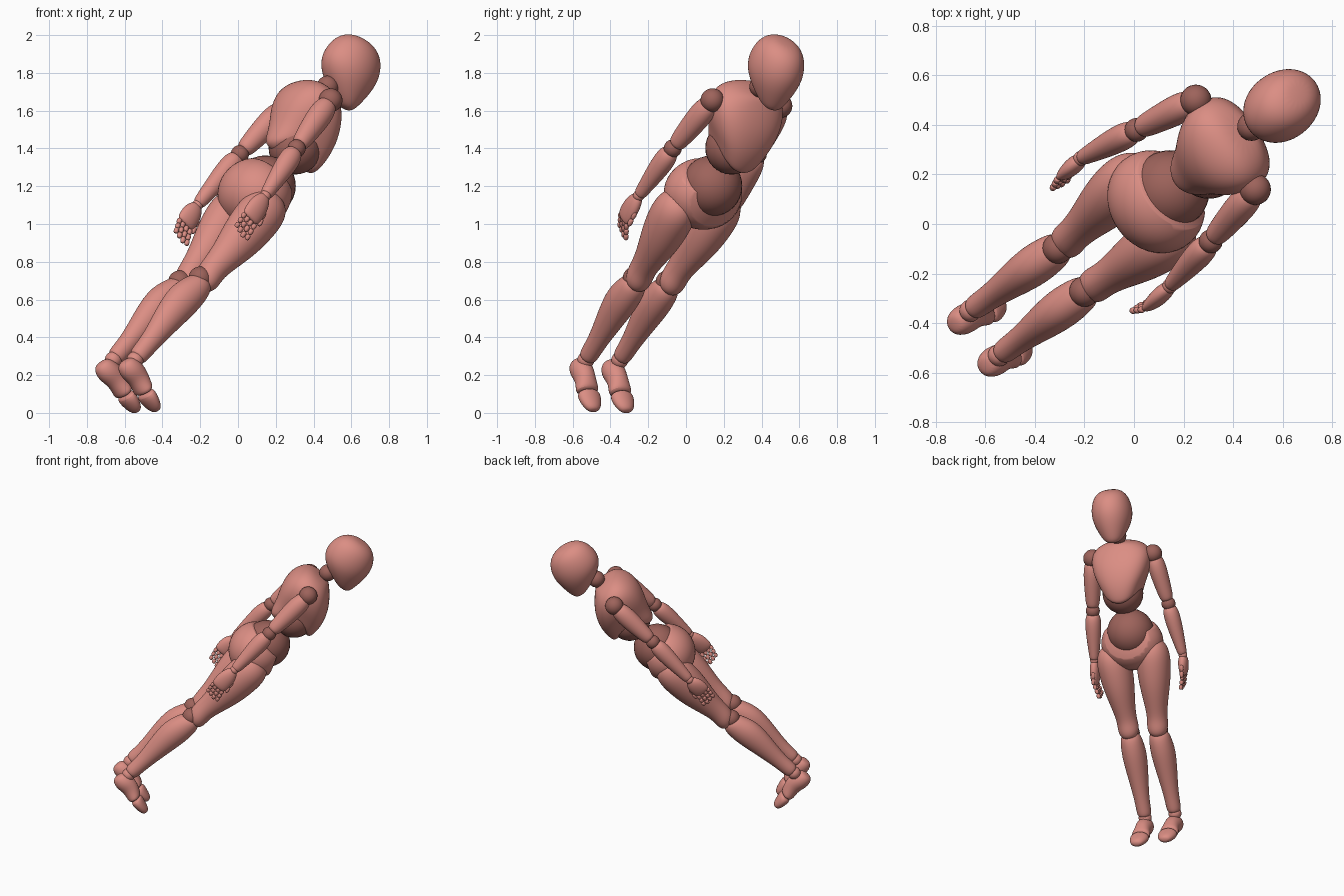
import bpy, bmesh, math
from mathutils import Vector as V, Matrix

cube = bpy.data.objects.get("Cube")
if cube:
    bpy.data.objects.remove(cube)


def material(name, rgb):
    m = bpy.data.materials.new(name)
    m.use_nodes = True
    m.diffuse_color = (*rgb, 1)
    m.node_tree.nodes["Principled BSDF"].inputs["Base Color"].default_value = (*rgb, 1)
    return m


SKIN = material("salmon", (0.71, 0.27, 0.23))
JOINT = material("dark salmon", (0.34, 0.125, 0.105))
parts = []


def finish(name, bm, mat, subdivide=0):
    bmesh.ops.recalc_face_normals(bm, faces=bm.faces)
    me = bpy.data.meshes.new(name)
    bm.to_mesh(me)
    bm.free()
    ob = bpy.data.objects.new(name, me)
    me.materials.append(mat)
    bpy.context.collection.objects.link(ob)
    if subdivide:
        mod = ob.modifiers.new("Smooth", "SUBSURF")
        mod.levels = mod.render_levels = subdivide
    parts.append(ob)


def frame(a, b, side):
    """Side, front and axis directions of a part running from a to b."""
    axis = (b - a).normalized()
    side = (side - axis * side.dot(axis)).normalized()
    return side, side.cross(-axis), axis


def loft(name, a, b, stations, side, power=2.0, sides=16, arch=0):
    """Oval rings (t, side radius, depth radius, forward shift) from a to b.
    The arch raises the flanks of the far rings and lowers their back."""
    a, b = V(a), V(b)
    s, n, axis = frame(a, b, V(side))
    bm = bmesh.new()
    rings = []
    for t, rs, rd, shift in stations:
        ring = []
        for i in range(sides):
            c, d = math.cos(math.tau * i / sides), math.sin(math.tau * i / sides)
            c = math.copysign(abs(c) ** (2 / power), c)
            d = math.copysign(abs(d) ** (2 / power), d)
            ring.append(bm.verts.new(a.lerp(b, t) + s * rs * c * 1.03 + n * (rd * d * 1.03 + shift)
                                     - axis * arch * t * t * (c * c + 0.8 * min(d, 0))))
        rings.append(ring)
    for r, q in zip(rings, rings[1:]):
        for i in range(sides):
            j = (i + 1) % sides
            bm.faces.new((r[i], r[j], q[j], q[i]))
    bm.faces.new(rings[0])
    bm.faces.new(rings[-1])
    finish(name, bm, SKIN, 2)


def ball(name, centre, radius, mat=JOINT):
    bm = bmesh.new()
    bmesh.ops.create_uvsphere(bm, u_segments=32, v_segments=16, radius=radius)
    bmesh.ops.translate(bm, verts=bm.verts, vec=V(centre))
    finish(name, bm, mat)


# Body directions: up the leaning spine, to the model's left, and out of the chest
UP = V((0.51, 0.40, 0.76)).normalized()
LEFT = V((-0.55, 0.83, -0.07))
LEFT = (LEFT - UP * LEFT.dot(UP)).normalized()
FRONT = LEFT.cross(UP)

# Torso
NECK = V((0.47, 0.39, 1.72))
loft("chest", NECK, NECK - UP, [
    (0.03, 0.05, 0.05, -0.02), (0.045, 0.13, 0.09, -0.035), (0.095, 0.195, 0.138, -0.032),
    (0.17, 0.208, 0.18, -0.015), (0.26, 0.19, 0.19, 0.012), (0.34, 0.155, 0.175, 0.04),
    (0.41, 0.13, 0.165, 0.047), (0.435, 0.115, 0.145, 0.052), (0.437, 0.05, 0.06, 0.052)],
    LEFT, 2.3, arch=0.33)
ball("abdomen_ball", (0.302, 0.242, 1.402), 0.14)
ball("waist_ball", (0.145, 0.137, 1.202), 0.161)
ball("neck_ball", NECK + UP * 0.01, 0.058)

# Pelvis: an oval bowl, cut open above and in front where it holds the waist ball
bm = bmesh.new()
bmesh.ops.create_uvsphere(bm, u_segments=48, v_segments=32, radius=1)
turn = Matrix((LEFT, FRONT, UP)).transposed().to_4x4()
hip_centre = V((0.09, 0.09, 1.16))
bm.transform(Matrix.Translation(hip_centre) @ turn @ Matrix.Diagonal((0.215, 0.19, 0.19, 1)))
for tilt, offset in ((0.15, 0.105), (2.6, 0.135)):
    rim = (UP + FRONT * tilt).normalized()
    bmesh.ops.bisect_plane(bm, geom=bm.verts[:] + bm.edges[:] + bm.faces[:], clear_outer=True,
                           plane_co=hip_centre + rim * offset, plane_no=rim)
    bmesh.ops.holes_fill(bm, edges=[e for e in bm.edges if e.is_boundary], sides=0)
finish("pelvis", bm, SKIN)

# Head: tapers from a round skull to a narrow chin set forward
HEAD = V((0.595, 0.475, 1.832))
head_up = V((0.45, 0.336, 0.83)).normalized()
loft("head", HEAD, HEAD - head_up, [
    (-0.16, 0.04, 0.045, -0.003), (-0.142, 0.085, 0.10, -0.003), (-0.10, 0.12, 0.145, -0.003),
    (-0.03, 0.139, 0.17, 0), (0.04, 0.137, 0.169, 0.001), (0.10, 0.115, 0.144, 0.016),
    (0.15, 0.086, 0.102, 0.046), (0.185, 0.06, 0.062, 0.074), (0.204, 0.03, 0.03, 0.085)],
    (-0.6, 0.8, 0))

# Limb outlines
UPPER_ARM = [(0.03, 0.025, 0.025, 0), (0.08, 0.053, 0.055, 0), (0.28, 0.063, 0.069, 0),
             (0.6, 0.055, 0.06, 0), (0.84, 0.048, 0.05, 0), (0.92, 0.04, 0.042, 0),
             (0.94, 0.015, 0.015, 0)]
FOREARM = [(0.03, 0.02, 0.02, 0), (0.07, 0.047, 0.05, 0), (0.25, 0.057, 0.062, 0),
           (0.6, 0.047, 0.05, 0), (0.88, 0.035, 0.038, 0), (0.98, 0.031, 0.034, 0),
           (1.0, 0.012, 0.012, 0)]
THIGH = [(-0.17, 0.04, 0.045, 0), (-0.13, 0.08, 0.09, 0), (-0.02, 0.112, 0.122, 0),
         (0.16, 0.118, 0.13, 0), (0.4, 0.105, 0.117, 0.008), (0.65, 0.078, 0.086, 0.012),
         (0.82, 0.068, 0.072, 0.008), (0.93, 0.074, 0.074, 0.016), (1.02, 0.06, 0.056, 0.028),
         (1.06, 0.02, 0.02, 0.03)]
SHIN = [(-0.03, 0.03, 0.03, 0.012), (0.02, 0.066, 0.064, 0.008), (0.10, 0.076, 0.082, 0.004),
        (0.26, 0.085, 0.098, -0.01), (0.48, 0.072, 0.082, -0.01), (0.75, 0.051, 0.055, 0),
        (0.92, 0.05, 0.052, 0), (0.97, 0.045, 0.047, 0), (0.99, 0.02, 0.02, 0)]
PALM = [(0, 0.02, 0.016, 0), (0.08, 0.037, 0.028, 0), (0.4, 0.059, 0.036, 0),
        (0.8, 0.06, 0.03, 0), (1.0, 0.053, 0.021, 0), (1.05, 0.03, 0.01, 0)]
FINGER = [(0, 0.007, 0.007, 0), (0.1, 0.014, 0.014, 0), (0.5, 0.015, 0.015, 0),
          (0.9, 0.0125, 0.0125, 0), (1, 0.006, 0.006, 0)]
FOOT = [(-0.48, 0.025, 0.025, -0.004), (-0.36, 0.05, 0.053, -0.004), (0, 0.063, 0.068, 0.002),
        (0.4, 0.053, 0.058, 0.014), (0.75, 0.061, 0.052, 0.005), (0.97, 0.068, 0.047, 0),
        (1.02, 0.03, 0.02, 0)]
TOES = [(0, 0.035, 0.022, 0), (0.08, 0.068, 0.045, 0), (0.5, 0.065, 0.04, -0.004),
        (0.95, 0.046, 0.03, -0.006), (1.12, 0.02, 0.014, -0.006)]


def arm(side, shoulder, elbow, wrist, knuckle, tip):
    ball(side + "_shoulder_ball", shoulder, 0.063)
    loft(side + "_upper_arm", shoulder, elbow, UPPER_ARM, LEFT)
    ball(side + "_elbow_ball", elbow, 0.048)
    loft(side + "_forearm", elbow, wrist, FOREARM, LEFT)
    ball(side + "_wrist_ball", wrist, 0.03, SKIN)
    loft(side + "_palm", wrist, knuckle, PALM, FRONT)
    # Four jointed fingers and a thumb
    wrist, knuckle, tip = V(wrist), V(knuckle), V(tip)
    spread, _, along = frame(wrist, knuckle, FRONT)
    digits = [(knuckle + spread * 0.028 * k, (tip - knuckle) * (1 - 0.07 * abs(k - 0.5))
               + spread * 0.002 * k, 3) for k in (-1.5, -0.5, 0.5, 1.5)]
    digits.append((wrist.lerp(knuckle, 0.45) + spread * 0.05, along * 0.085 + spread * 0.015, 2))
    for f, (base, reach, count) in enumerate(digits):
        for j in range(count):
            loft(f"{side}_finger_{f + 1}_{j + 1}", base + reach * (j / count),
                 base + reach * ((j + 1) / count), FINGER, FRONT, sides=8)


def leg(side, hip, knee, ankle, heel, sole, tip):
    loft(side + "_thigh", hip, knee, THIGH, LEFT)
    ball(side + "_knee_ball", V(knee) - FRONT * 0.012, 0.062)
    loft(side + "_shin", knee, ankle, SHIN, LEFT)
    ball(side + "_ankle_ball", ankle, 0.045, SKIN)
    loft(side + "_foot", heel, sole, FOOT, LEFT)
    loft(side + "_toes", sole, tip, TOES, LEFT)


arm("right", (0.49, 0.14, 1.655), (0.31, -0.07, 1.40), (0.145, -0.25, 1.15),
    (0.065, -0.33, 1.03), (0.01, -0.335, 0.94))
arm("left", (0.25, 0.50, 1.625), (0.01, 0.38, 1.37), (-0.215, 0.265, 1.10),
    (-0.28, 0.2, 1.0), (-0.305, 0.15, 0.91))
leg("right", (0.145, -0.053, 1.08), (-0.192, -0.268, 0.705), (-0.545, -0.53, 0.28),
    (-0.565, -0.555, 0.225), (-0.495, -0.52, 0.11), (-0.43, -0.487, 0.025))
leg("left", (-0.015, 0.183, 1.08), (-0.30, -0.094, 0.685), (-0.66, -0.35, 0.28),
    (-0.685, -0.385, 0.215), (-0.60, -0.345, 0.10), (-0.535, -0.312, 0.02))

# Smooth shading that keeps the pelvis rim crisp
bpy.ops.object.select_all(action="DESELECT")
for ob in parts:
    ob.select_set(True)
bpy.context.view_layer.objects.active = parts[0]
bpy.ops.object.shade_smooth_by_angle(angle=math.radians(60))
